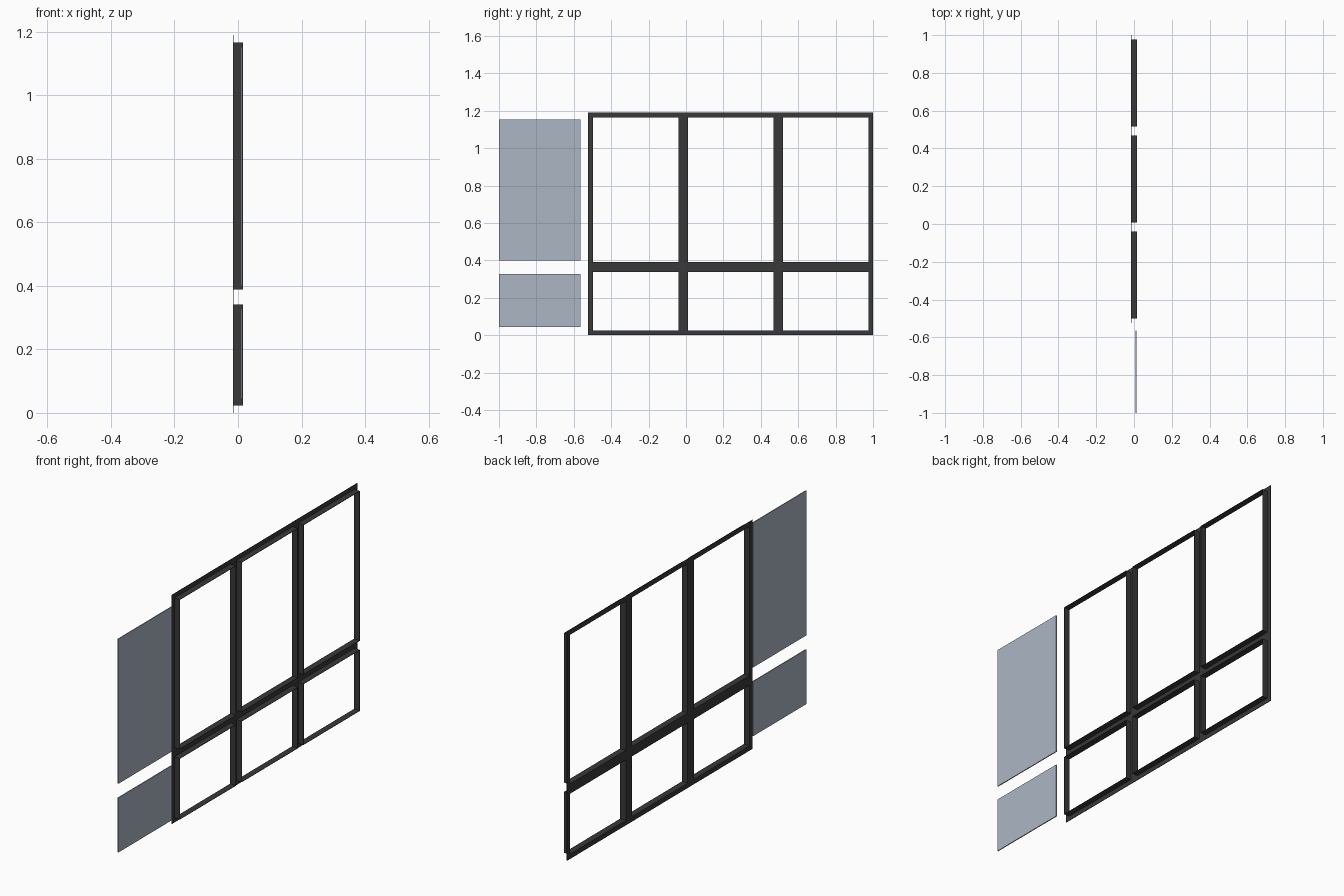
import bpy
import bmesh

cube = bpy.data.objects.get("Cube")
if cube:
    bpy.data.objects.remove(cube, do_unlink=True)


def make_material(name, rgb):
    mat = bpy.data.materials.new(name)
    mat.use_nodes = True
    color = (*rgb, 1.0)
    mat.diffuse_color = color
    mat.node_tree.nodes["Principled BSDF"].inputs["Base Color"].default_value = color
    return mat


dark_metal = make_material("dark_metal", (0.04, 0.04, 0.04))
glass_grey = make_material("glass_grey", (0.41, 0.47, 0.55))

DEPTH = 0.0165    # half depth of the frame
FLANGE = 0.0235   # flange width up to the web
SHEET = 0.002     # metal thickness


def finish(name, bm, mat):
    bmesh.ops.recalc_face_normals(bm, faces=bm.faces[:])
    mesh = bpy.data.meshes.new(name)
    bm.to_mesh(mesh)
    bm.free()
    mesh.materials.append(mat)
    obj = bpy.data.objects.new(name, mesh)
    bpy.context.collection.objects.link(obj)
    return obj


def angle_frame(name, y0, y1, z0, z1):
    """L-shaped angle profile carried round a rectangle with mitred corners."""
    inner = FLANGE + SHEET
    back, lip = -DEPTH, -DEPTH + SHEET
    profile = [(0, back), (inner, back), (inner, DEPTH),
               (FLANGE, DEPTH), (FLANGE, lip), (0, lip)]
    bm = bmesh.new()
    corners = [(y0, z0, 1, 1), (y1, z0, -1, 1), (y1, z1, -1, -1), (y0, z1, 1, -1)]
    loops = [[bm.verts.new((x, y + sy * d, z + sz * d)) for d, x in profile]
             for y, z, sy, sz in corners]
    count = len(profile)
    for a, b in zip(loops, loops[1:] + loops[:1]):
        for i in range(count):
            j = (i + 1) % count
            bm.faces.new((a[i], a[j], b[j], b[i]))
    return finish(name, bm, dark_metal)


def panel(name, x0, x1, y0, y1, z0, z1):
    bm = bmesh.new()
    bmesh.ops.create_cube(bm, size=1)
    for v in bm.verts:
        v.co = ((x0 + x1) / 2 + v.co.x * (x1 - x0),
                (y0 + y1) / 2 + v.co.y * (y1 - y0),
                (z0 + z1) / 2 + v.co.z * (z1 - z0))
    return finish(name, bm, glass_grey)


# Three bays of frames, a short one below a tall one
START, END, BAYS = -0.5235, 1.0, 3
PITCH = (END - START) / BAYS
for row, z0, z1 in (("lower", 0.0, 0.3645), ("upper", 0.3645, 1.19)):
    for bay in range(BAYS):
        y = START + bay * PITCH
        angle_frame(f"{row}_window_frame_{bay + 1}", y, y + PITCH, z0, z1)

# Loose glass panes standing beside the frames
for row, z0, z1 in (("lower", 0.043, 0.327), ("upper", 0.40, 1.152)):
    panel(f"{row}_glass_pane", 0.009, 0.014, -1.0, -0.563, z0, z1)
